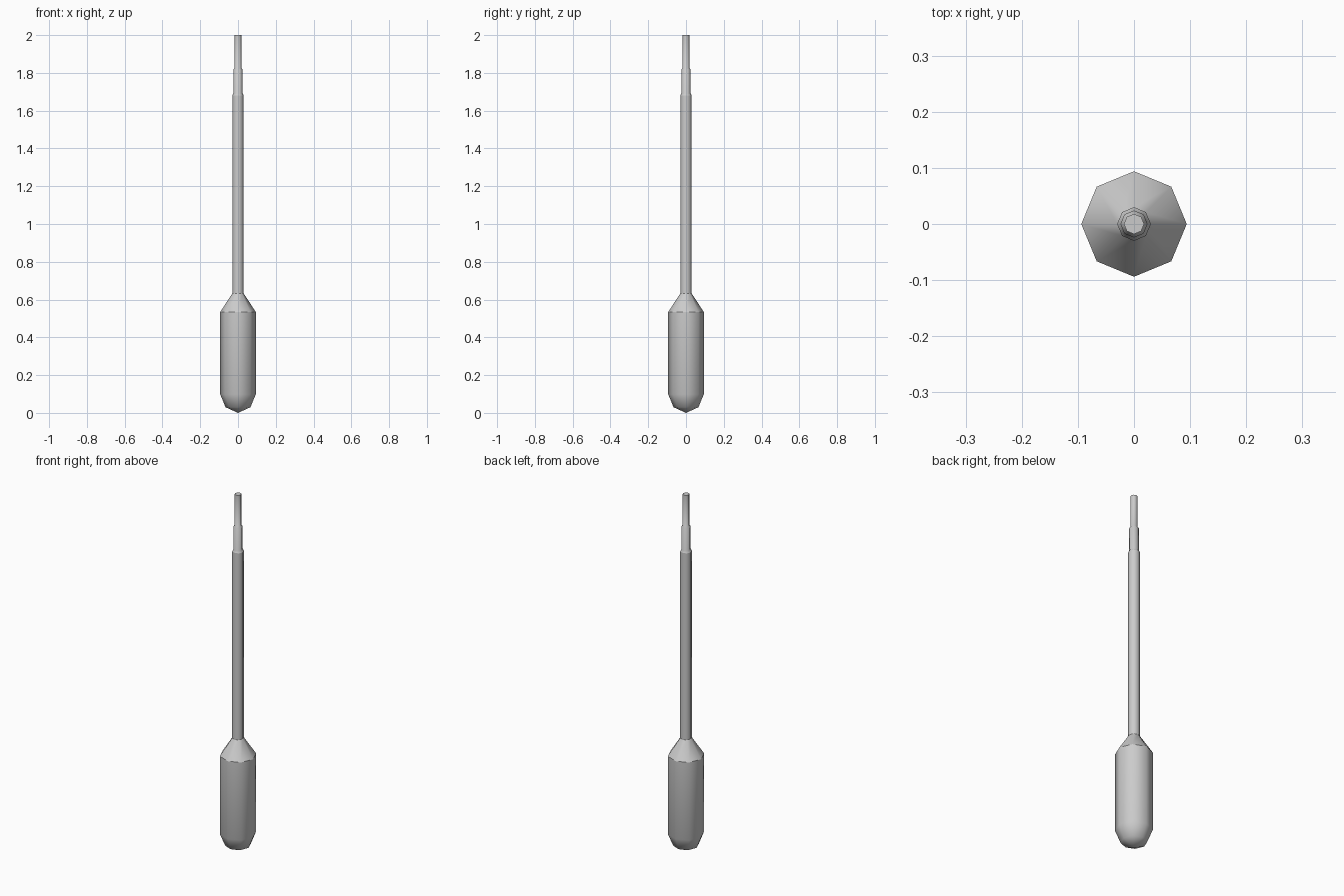
import bpy, bmesh, math

if "Cube" in bpy.data.objects:
    bpy.data.objects.remove(bpy.data.objects["Cube"])

SIDES = 8


def lathe(name, profile, angle=60):
    """Spin (radius, z) points into an eight-sided part; radius 0 closes to a pole."""
    bm = bmesh.new()
    rings = []
    for r, z in profile:
        n = 1 if r == 0 else SIDES
        rings.append([bm.verts.new((r * math.cos(math.tau * i / SIDES),
                                    r * math.sin(math.tau * i / SIDES), z))
                      for i in range(n)])
    for lo, hi in zip(rings, rings[1:]):
        for i in range(SIDES):
            j = (i + 1) % SIDES
            quad = [lo[i % len(lo)], lo[j % len(lo)], hi[j % len(hi)], hi[i % len(hi)]]
            bm.faces.new(list(dict.fromkeys(quad)))
    bmesh.ops.recalc_face_normals(bm, faces=bm.faces)
    mesh = bpy.data.meshes.new(name)
    bm.to_mesh(mesh)
    bm.free()
    ob = bpy.data.objects.new(name, mesh)
    bpy.context.collection.objects.link(ob)
    bpy.context.view_layer.objects.active = ob
    bpy.ops.object.select_all(action='DESELECT')
    ob.select_set(True)
    bpy.ops.object.shade_smooth_by_angle(angle=math.radians(angle))
    # outward normals on open parts
    if sum(p.normal.x * p.center.x + p.normal.y * p.center.y for p in mesh.polygons) < 0:
        mesh.flip_normals()
    return ob


# Squeeze bulb with rounded base
lathe("bulb", [(0, 0), (0.066, 0.03), (0.094, 0.098), (0.094, 0.535)])
# Cone between bulb and stem
lathe("shoulder", [(0.094, 0.535), (0.03, 0.632)])
# Long tube
lathe("stem", [(0.03, 0.632), (0.03, 1.68)])
# Stepped nozzle, closed at the end
lathe("nozzle", [(0.03, 1.68), (0.024, 1.692), (0.024, 1.818), (0.018, 1.825),
                 (0.018, 2.0), (0, 2.0)], 40 + 6)
